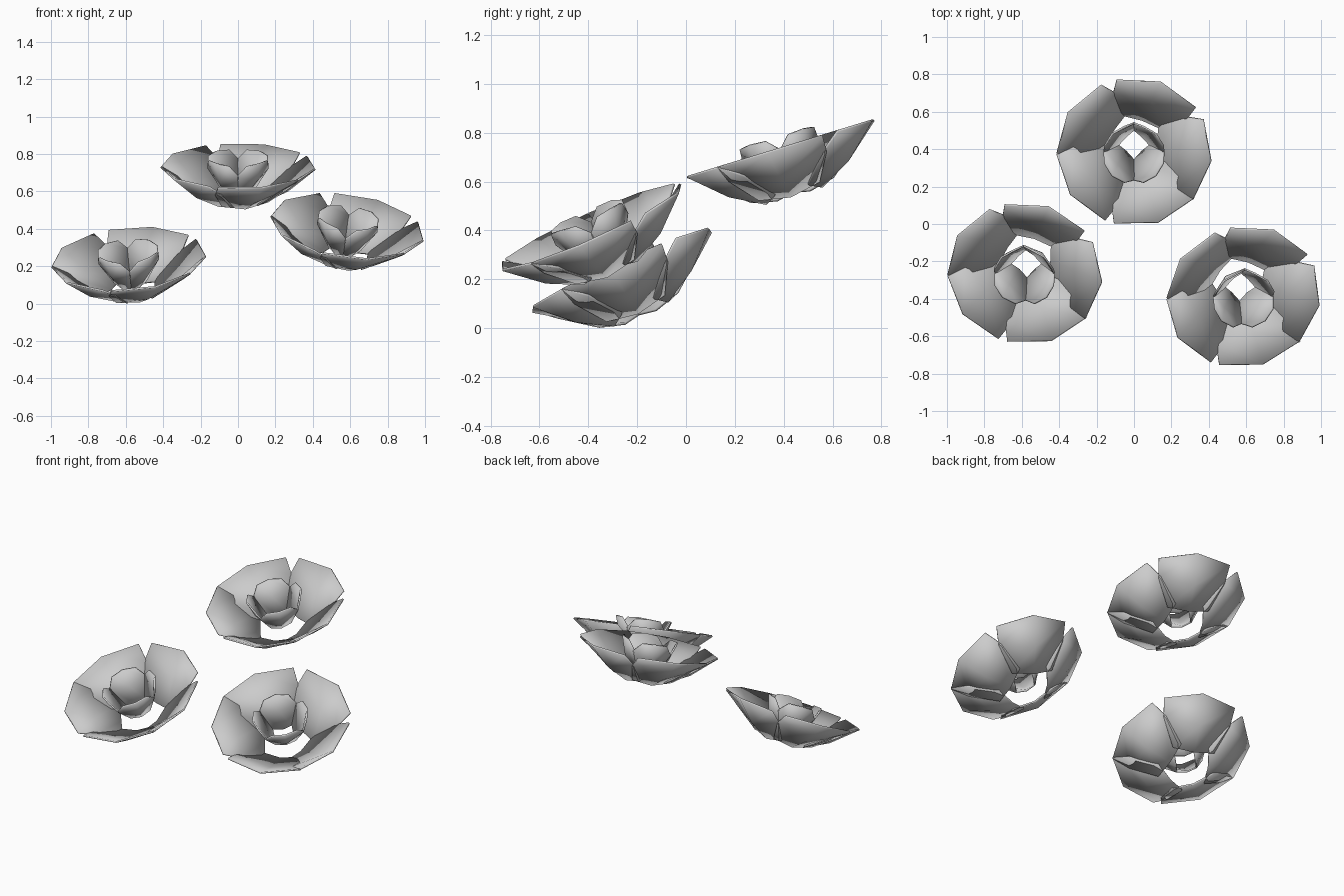
import bpy
from math import radians, sin, cos

if "Cube" in bpy.data.objects:
    bpy.data.objects.remove(bpy.data.objects["Cube"])

# Each row of a petal: (centre radius, centre z, edge along-axis, edge half width, edge z)
OUTER = [(0.125, -0.20, 0.12, 0.13, -0.175),
         (0.27, -0.125, 0.25, 0.21, -0.065),
         (0.415, 0.0, 0.345, 0.225, 0.0)]
INNER = [(0.06, -0.15, 0.06, 0.06, -0.13),
         (0.13, -0.06, 0.11, 0.115, -0.01),
         (0.165, 0.05, 0.145, 0.075, 0.045)]
OUTER_ANGLES = (70, 148, 215, 288, 353)
INNER_ANGLES = (45, 135, 225, 315)


def ring_of_petals(name, rows, angles, centre, tilt):
    """Cupped petals placed around the flower axis, thin shells shaded smooth."""
    verts, faces = [], []
    for angle in angles:
        a = radians(angle)
        start = len(verts)
        for r, z, er, hw, ez in rows:
            for along, side, h in ((er, -hw, ez), (r, 0, z), (er, hw, ez)):
                verts.append((along * cos(a) - side * sin(a),
                              along * sin(a) + side * cos(a), h))
        for i in range(len(rows) - 1):
            for j in range(2):
                p = start + i * 3 + j
                faces.append((p, p + 3, p + 4, p + 1))
    mesh = bpy.data.meshes.new(name)
    mesh.from_pydata(verts, [], faces)
    mesh.polygons.foreach_set("use_smooth", [True] * len(faces))
    ob = bpy.data.objects.new(name, mesh)
    ob.location = centre
    ob.rotation_euler = [radians(t) for t in tilt]
    bpy.context.collection.objects.link(ob)
    # thin shell whose normals roll softly around the rim
    shell = ob.modifiers.new("shell", 'SOLIDIFY')
    shell.thickness = 0.01
    shell.offset = 0


# Three flowers: rim centre and tilt
flowers = {
    "back": ((0, 0.385, 0.735), (17, 0, 0)),
    "left": ((-0.585, -0.265, 0.238), (24, -5, 0)),
    "right": ((0.585, -0.39, 0.415), (24, 8, 0)),
}
for label, (centre, tilt) in flowers.items():
    ring_of_petals(label + "_outer_petals", OUTER, OUTER_ANGLES, centre, tilt)
    ring_of_petals(label + "_inner_petals", INNER, INNER_ANGLES, centre, tilt)
